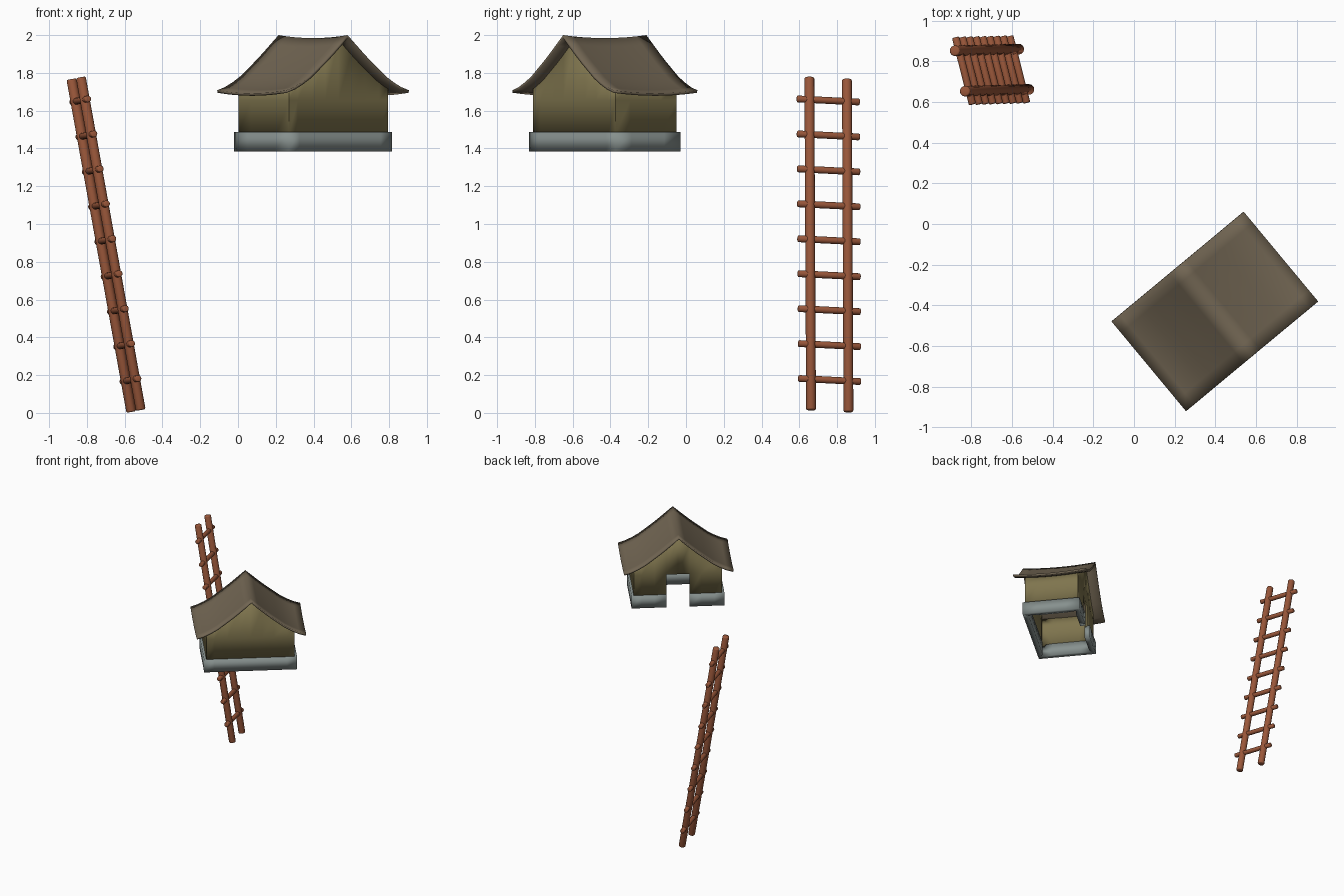
import bpy, bmesh, math
from mathutils import Vector

if "Cube" in bpy.data.objects:
    bpy.data.objects.remove(bpy.data.objects["Cube"])


def material(name, rgb):
    m = bpy.data.materials.new(name)
    m.diffuse_color = (*rgb, 1)
    m.use_nodes = True
    m.node_tree.nodes["Principled BSDF"].inputs["Base Color"].default_value = m.diffuse_color
    return m


ROOF = material("roof brown", (0.165, 0.13, 0.085))
WALL = material("wall olive", (0.21, 0.175, 0.075))
TRIM = material("trim grey", (0.24, 0.28, 0.27))
WOOD = material("ladder wood", (0.32, 0.095, 0.042))

HOUSE_POS = Vector((0.3975, -0.43, 0))
HOUSE_ROT = math.radians(39.7)
RW, RD = 0.4225, 0.286          # roof half sizes
DOOR_W, DOOR_TOP = 0.09, 1.655  # door half width and top


def finish(name, bm, mat, angle):
    me = bpy.data.meshes.new(name)
    bm.to_mesh(me)
    bm.free()
    ob = bpy.data.objects.new(name, me)
    bpy.context.collection.objects.link(ob)
    me.materials.append(mat)
    bpy.ops.object.select_all(action='DESELECT')
    ob.select_set(True)
    bpy.context.view_layer.objects.active = ob
    bpy.ops.object.shade_smooth_by_angle(angle=math.radians(angle))
    return ob


def thicken(ob, t):
    mod = ob.modifiers.new("thickness", 'SOLIDIFY')
    mod.thickness = t
    mod.offset = -1
    ob.location = HOUSE_POS
    ob.rotation_euler.z = HOUSE_ROT


def roof_z(x, y):
    """Flared gable profile with a ridge that sags in the middle."""
    pts = [(0, 2.0), (0.33, 1.878), (0.66, 1.77), (0.85, 1.728), (1, 1.708)]
    a = min(abs(x) / RW, 1)
    for (a0, z0), (a1, z1) in zip(pts, pts[1:]):
        if a <= a1:
            z = z0 + (z1 - z0) * (a - a0) / (a1 - a0)
            break
    return z - 0.016 * (1 - (y / RD) ** 2)


# Roof: curved sheet with thickness
bm = bmesh.new()
NX, NY = 16, 8
grid = []
for j in range(NY + 1):
    y = RD * (2 * j / NY - 1)
    grid.append([])
    for i in range(NX + 1):
        x = RW * (2 * i / NX - 1)
        grid[j].append(bm.verts.new((x, y, roof_z(x, y))))
for j in range(NY):
    for i in range(NX):
        bm.faces.new((grid[j][i], grid[j][i + 1], grid[j + 1][i + 1], grid[j + 1][i]))
thicken(finish("roof", bm, ROOF, 88), 0.014)


def perimeter(w, d):
    """Counter-clockwise outline with breaks at the door edges and the ridge."""
    xs = [-w, -0.28, -0.18, -DOOR_W, 0, DOOR_W, 0.18, 0.28, w]
    ys = [-d, -d / 2, 0, d / 2, d]
    return ([(x, -d) for x in xs[:-1]] + [(w, y) for y in ys[:-1]]
            + [(x, d) for x in xs[:0:-1]] + [(-w, y) for y in ys[:0:-1]])


def shell(name, w, d, rows, mat, thickness):
    """Ring of wall panels, leaving the doorway open on the +y side."""
    bm = bmesh.new()
    pts = perimeter(w, d)
    cols = [[bm.verts.new((x, y, r(x, y))) for r in rows] for x, y in pts]
    for i in range(len(pts)):
        k = (i + 1) % len(pts)
        mid_x = (pts[i][0] + pts[k][0]) / 2
        door = pts[i][1] == d and pts[k][1] == d and abs(mid_x) < DOOR_W
        for r in range(len(rows) - 1):
            if door and r == 0:
                continue
            bm.faces.new((cols[i][r], cols[k][r], cols[k][r + 1], cols[i][r + 1]))
    loose = [v for v in bm.verts if not v.link_faces]
    bmesh.ops.delete(bm, geom=loose, context='VERTS')
    thicken(finish(name, bm, mat, 30), thickness)


# House walls and base trim
shell("house_walls", 0.34, 0.21,
      [lambda x, y: 1.475, lambda x, y: DOOR_TOP, lambda x, y: roof_z(x, y) - 0.008],
      WALL, 0.02)
shell("base_trim", 0.3575, 0.225,
      [lambda x, y: 1.385, lambda x, y: 1.487], TRIM, 0.042)


# Ladder
def pole(name, a, b, radius):
    a, b = Vector(a), Vector(b)
    bm = bmesh.new()
    bmesh.ops.create_cone(bm, cap_ends=True, segments=16, radius1=radius,
                          radius2=radius, depth=(b - a).length)
    caps = [e for e in bm.edges if any(len(f.verts) > 4 for f in e.link_faces)]
    bmesh.ops.bevel(bm, geom=caps, offset=radius * 0.3, segments=2,
                    profile=0.5, affect='EDGES')
    ob = finish(name, bm, WOOD, 50)
    ob.location = (a + b) / 2
    ob.rotation_euler = (b - a).to_track_quat('Z', 'Y').to_euler()


A0, A1 = Vector((-0.565, 0.86, 0.005)), Vector((-0.882, 0.852, 1.767))
B0, B1 = Vector((-0.515, 0.662, 0.015)), Vector((-0.832, 0.653, 1.777))
pole("ladder_rail_back", A0, A1, 0.026)
pole("ladder_rail_front", B0, B1, 0.026)
for i in range(9):
    t = 0.093 + i * 0.105
    a, b = A0.lerp(A1, t), B0.lerp(B1, t)
    mid, half = (a + b) / 2, (b - a) * 0.83
    pole(f"ladder_rung_{i + 1}", mid - half, mid + half, 0.018)
